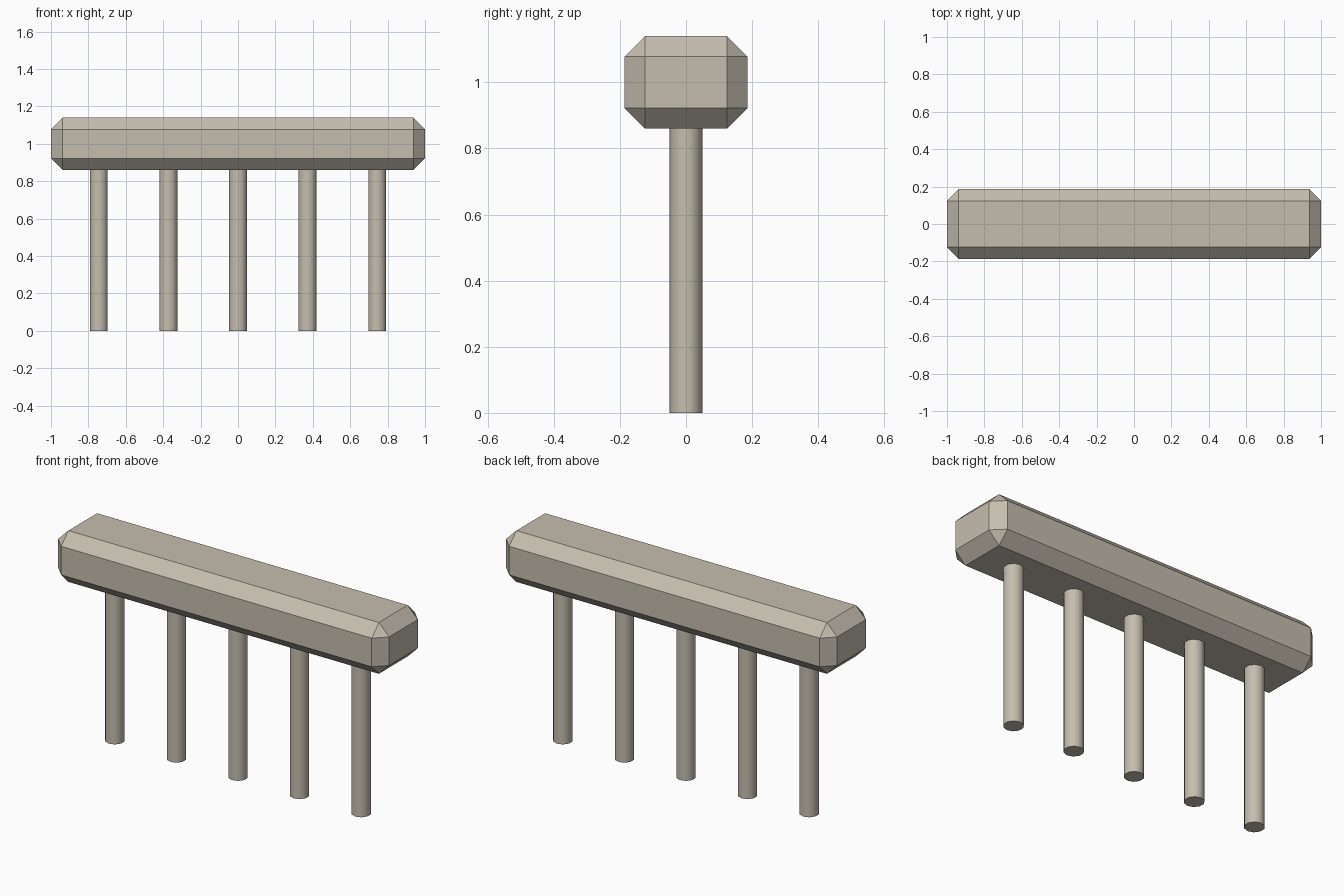
import bpy, math

if "Cube" in bpy.data.objects:
    bpy.data.objects.remove(bpy.data.objects["Cube"])

stone = bpy.data.materials.new("warm_grey_stone")
stone.diffuse_color = (0.56, 0.515, 0.43, 1.0)
stone.use_nodes = True
stone.node_tree.nodes["Principled BSDF"].inputs["Base Color"].default_value = stone.diffuse_color

# Chamfered beam
bpy.ops.mesh.primitive_cube_add(size=1, location=(0, 0, 1.0))
beam = bpy.context.object
beam.name = "beam"
beam.scale = (2.0, 0.372, 0.28)
bpy.ops.object.transform_apply(location=False, rotation=False, scale=True)
beam.data.materials.append(stone)
bevel = beam.modifiers.new("chamfer", 'BEVEL')
bevel.width = 0.062
bevel.segments = 1
bevel.limit_method = 'NONE'

# Row of five round posts, set into the beam
LEG_HEIGHT = 0.88
for i in range(5):
    bpy.ops.mesh.primitive_cylinder_add(
        vertices=10, radius=0.05, depth=LEG_HEIGHT,
        location=((i - 2) * 0.372, 0, LEG_HEIGHT / 2))
    leg = bpy.context.object
    leg.name = f"post_{i + 1}"
    leg.data.materials.append(stone)
    bpy.ops.object.shade_smooth_by_angle(angle=math.radians(40))
